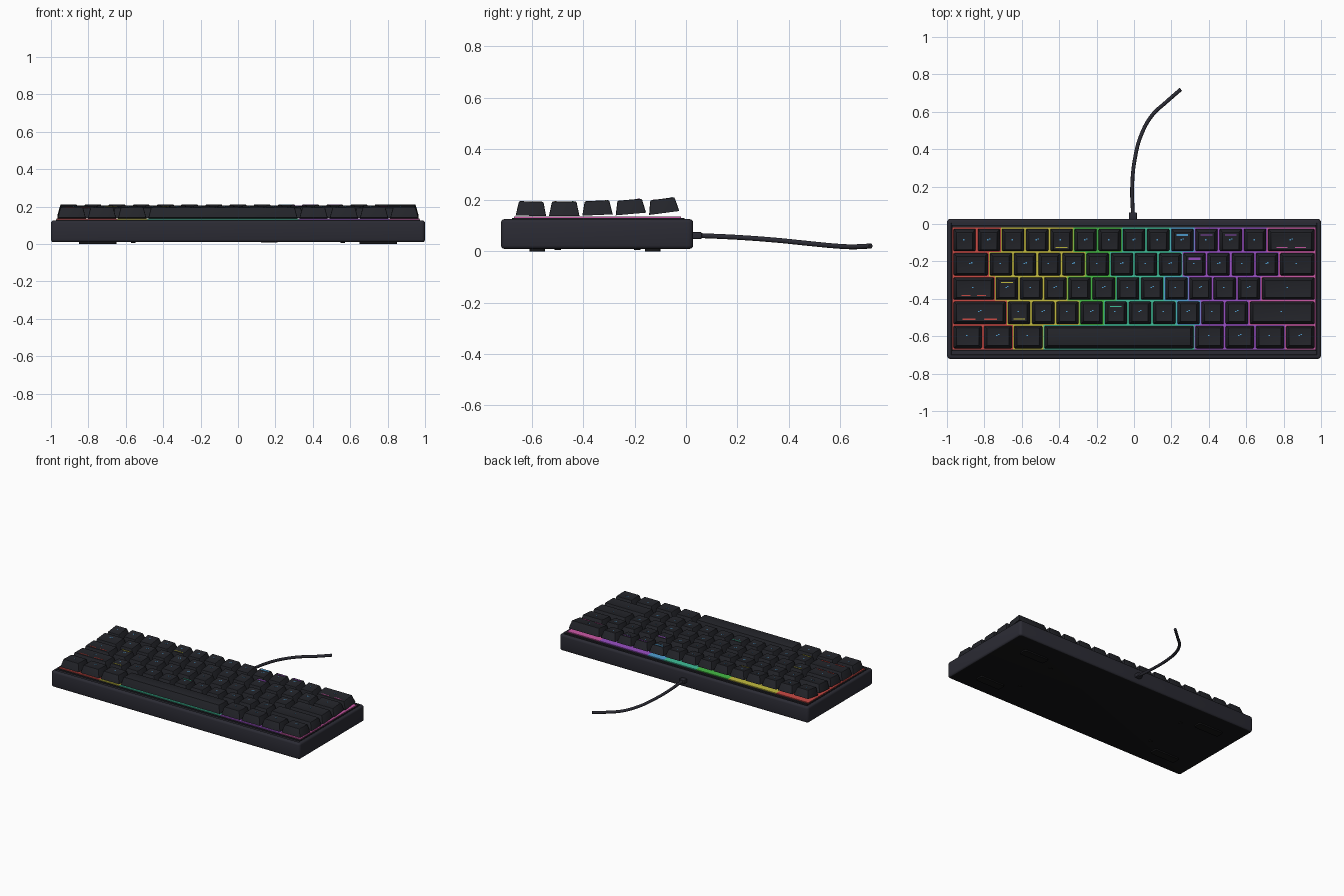
import bpy, bmesh, math
from mathutils import Matrix, Vector

cube = bpy.data.objects.get("Cube")
if cube:
    bpy.data.objects.remove(cube, do_unlink=True)

PALETTE = {
    "case_charcoal": (0.024, 0.024, 0.034), "key_charcoal": (0.017, 0.018, 0.023),
    "rubber_black": (0.007, 0.007, 0.008), "glow_red": (0.60, 0.07, 0.06),
    "glow_yellow": (0.55, 0.50, 0.05), "glow_green": (0.06, 0.50, 0.06),
    "glow_teal": (0.05, 0.52, 0.32), "glow_blue": (0.08, 0.35, 0.65),
    "glow_purple": (0.32, 0.08, 0.55), "glow_pink": (0.60, 0.10, 0.38),
}
MATS = {}
for name, rgb in PALETTE.items():
    mat = bpy.data.materials.new(name)
    mat.use_nodes = True
    mat.diffuse_color = (*rgb, 1)
    bsdf = mat.node_tree.nodes["Principled BSDF"]
    bsdf.inputs["Base Color"].default_value = (*rgb, 1)
    bsdf.inputs["Roughness"].default_value = 0.6
    MATS[name] = mat
COLOURS = list(PALETTE)


def finish(bm, name, *materials):
    bmesh.ops.recalc_face_normals(bm, faces=bm.faces)
    mesh = bpy.data.meshes.new(name)
    bm.to_mesh(mesh)
    bm.free()
    for m in materials:
        mesh.materials.append(MATS[m])
    obj = bpy.data.objects.new(name, mesh)
    bpy.context.collection.objects.link(obj)
    return obj


def add_box(bm, lo, hi, matrix=Matrix(), mat=0):
    lo, hi = Vector(lo), Vector(hi)
    place = matrix @ Matrix.Translation((lo + hi) / 2) @ Matrix.Diagonal((*(hi - lo), 1))
    verts = bmesh.ops.create_cube(bm, size=1, matrix=place)["verts"]
    for face in {f for v in verts for f in v.link_faces}:
        face.material_index = mat
    return verts


def bevel(bm, edges, width, segments):
    bmesh.ops.bevel(bm, geom=list(edges), offset=width, segments=segments,
                    profile=0.5, affect="EDGES")


# Case: rounded block with a shallow recessed deck and a black underside
bm = bmesh.new()
add_box(bm, (-1, -0.722, 0.01), (1, 0.028, 0.126))
bevel(bm, [e for e in bm.edges if abs(e.verts[0].co.z - e.verts[1].co.z) > 0.05], 0.02, 4)
bevel(bm, [e for e in bm.edges if abs(e.verts[0].co.z - e.verts[1].co.z) < 0.01], 0.014, 3)
bm.normal_update()
deck = max(bm.faces, key=lambda f: f.calc_center_median().z)
bmesh.ops.inset_region(bm, faces=[deck], thickness=0.008)
inner = bmesh.ops.inset_region(bm, faces=[deck], thickness=0.002, depth=-0.005)
bm.normal_update()
for f in bm.faces:
    f.material_index = 1 if f.normal.z < -0.95 else 0
finish(bm, "case", "case_charcoal", "rubber_black")

# Switch plate under the keys
bm = bmesh.new()
add_box(bm, (-0.972, -0.678, 0.11), (0.972, -0.006, 0.130))
finish(bm, "switch_plate", "key_charcoal")

# Feet and screws on the underside
bm = bmesh.new()
for sx in (-1, 1):
    for y in (-0.58, -0.13):
        add_box(bm, (sx * 0.75 - 0.1, y - 0.03, 0), (sx * 0.75 + 0.1, y + 0.03, 0.013))
bevel(bm, [e for e in bm.edges if abs(e.verts[0].co.z - e.verts[1].co.z) > 0.01], 0.012, 3)
finish(bm, "rubber_feet", "rubber_black")
bm = bmesh.new()
for sx in (-1, 1):
    for y in (-0.5, -0.19):
        bmesh.ops.create_cone(bm, cap_ends=True, segments=16, radius1=0.013, radius2=0.013,
                              depth=0.008, matrix=Matrix.Translation((sx * 0.56, y, 0.01)))
finish(bm, "screws", "rubber_black")

# Keys, back row first: widths in units, tilt in degrees, base height
UNIT, PITCH, GAP, HEIGHT = 1.94 / 15, 0.13, 0.011, 0.056
ROWS = [
    ([1] * 13 + [2], 7.5, 0.150),
    ([1.5] + [1] * 12 + [1.5], 5, 0.146),
    ([1.75] + [1] * 11 + [2.25], 2.5, 0.142),
    ([2.25] + [1] * 10 + [2.75], 0, 0.139),
    ([1.25] * 3 + [6.25] + [1.25] * 4, -1.5, 0.139),
]


def glow_for(x):
    limits = [(-0.72, "red"), (-0.3, "yellow"), (-0.12, "green"), (0.2, "teal"),
              (0.32, "blue"), (0.78, "purple"), (2, "pink")]
    return "glow_" + next(c for limit, c in limits if x < limit)


def build_key(name, width, matrix, dished):
    bm = bmesh.new()
    hx, hy = width / 2, (PITCH - GAP) / 2
    for v in add_box(bm, (-hx, -hy, 0), (hx, hy, HEIGHT)):
        if v.co.z > HEIGHT / 2:
            v.co.x -= math.copysign(0.015, v.co.x)
            v.co.y -= math.copysign(0.012, v.co.y)
    bevel(bm, [e for e in bm.edges if max(v.co.z for v in e.verts) > HEIGHT / 2], 0.005, 2)
    bm.normal_update()
    if dished:
        top = max(bm.faces, key=lambda f: f.calc_center_median().z)
        bmesh.ops.inset_region(bm, faces=[top], thickness=0.007, depth=-0.0015)
    bm.transform(matrix)
    finish(bm, name, "key_charcoal")


# Lit bars on some keys: (row, column) -> edge side (1 back, -1 front), bar count, thickness
BARS = {(0, 4): (-1, 1, 0.005), (0, 9): (1, 1, 0.012), (0, 10): (1, 1, 0.005),
        (0, 11): (1, 1, 0.005), (0, 13): (-1, 2, 0.006), (1, 9): (1, 1, 0.012),
        (2, 0): (-1, 2, 0.005), (2, 1): (1, 1, 0.005), (3, 0): (-1, 2, 0.006),
        (3, 1): (-1, 1, 0.005), (3, 5): (1, 1, 0.006)}

glow = bmesh.new()
marks = bmesh.new()
for r, (widths, tilt, base) in enumerate(ROWS):
    left, yc = -0.97, -0.02 - PITCH * (r + 0.5)
    for c, units in enumerate(widths):
        w = units * UNIT
        xc = left + w / 2
        left += w
        colour = COLOURS.index(glow_for(xc))
        place = Matrix.Translation((xc, yc, base)) @ Matrix.Rotation(math.radians(tilt), 4, "X")
        build_key(f"key_row{r + 1}_{c + 1}", w - GAP, place, units < 6)
        # Coloured underglow slab
        add_box(glow, (xc - w / 2, yc - PITCH / 2, 0.122),
                (xc + w / 2, yc + PITCH / 2, 0.136), mat=colour)
        if units > 6:
            continue
        # Small legend: two ticks near the back of the key top
        z0, z1 = HEIGHT - 0.003, HEIGHT - 0.0005
        blue = COLOURS.index("glow_blue")
        for dx, dy in ((-0.005, 0.008), (0.005, 0.013))[:1 + (r + c) % 2]:
            add_box(marks, (dx - 0.004, dy - 0.003, z0), (dx + 0.004, dy + 0.003, z1), place, blue)
        # Lit edge bars
        if (r, c) in BARS:
            side, count, thick = BARS[r, c]
            span = (w - 0.06) / count
            for i in range(count):
                x = -(w - 0.06) / 2 + span * (i + 0.5)
                half = span * (0.45 if count == 1 else 0.3)
                y = side * 0.034
                add_box(marks, (x - half, y - thick / 2, z0),
                        (x + half, y + thick / 2, HEIGHT + 0.001), place, colour)
finish(glow, "underglow", *COLOURS)
finish(marks, "key_legends", *COLOURS)

# Cable connector and cable
bm = bmesh.new()
add_box(bm, (-0.028, 0.02, 0.048), (0.016, 0.062, 0.076))
bevel(bm, bm.edges[:], 0.006, 2)
finish(bm, "cable_connector", "case_charcoal")

curve = bpy.data.curves.new("cable", "CURVE")
curve.dimensions = "3D"
curve.bevel_depth = 0.010
curve.bevel_resolution = 3
curve.use_fill_caps = True
path = [(-0.006, 0.05, 0.062), (-0.01, 0.2, 0.055), (0.005, 0.35, 0.044), (0.04, 0.48, 0.031),
        (0.1, 0.585, 0.021), (0.17, 0.65, 0.018), (0.25, 0.72, 0.021)]
spline = curve.splines.new("BEZIER")
spline.bezier_points.add(len(path) - 1)
for point, co in zip(spline.bezier_points, path):
    point.co = co
    point.handle_left_type = point.handle_right_type = "AUTO"
spline.resolution_u = 6
curve.materials.append(MATS["case_charcoal"])
bpy.context.collection.objects.link(bpy.data.objects.new("cable", curve))

# Smooth the rounded edges, keep the sharp ones
bpy.ops.object.select_all(action="DESELECT")
for obj in bpy.context.collection.objects:
    if obj.type == "MESH":
        obj.select_set(True)
        bpy.context.view_layer.objects.active = obj
bpy.ops.object.shade_smooth_by_angle(angle=math.radians(35))
